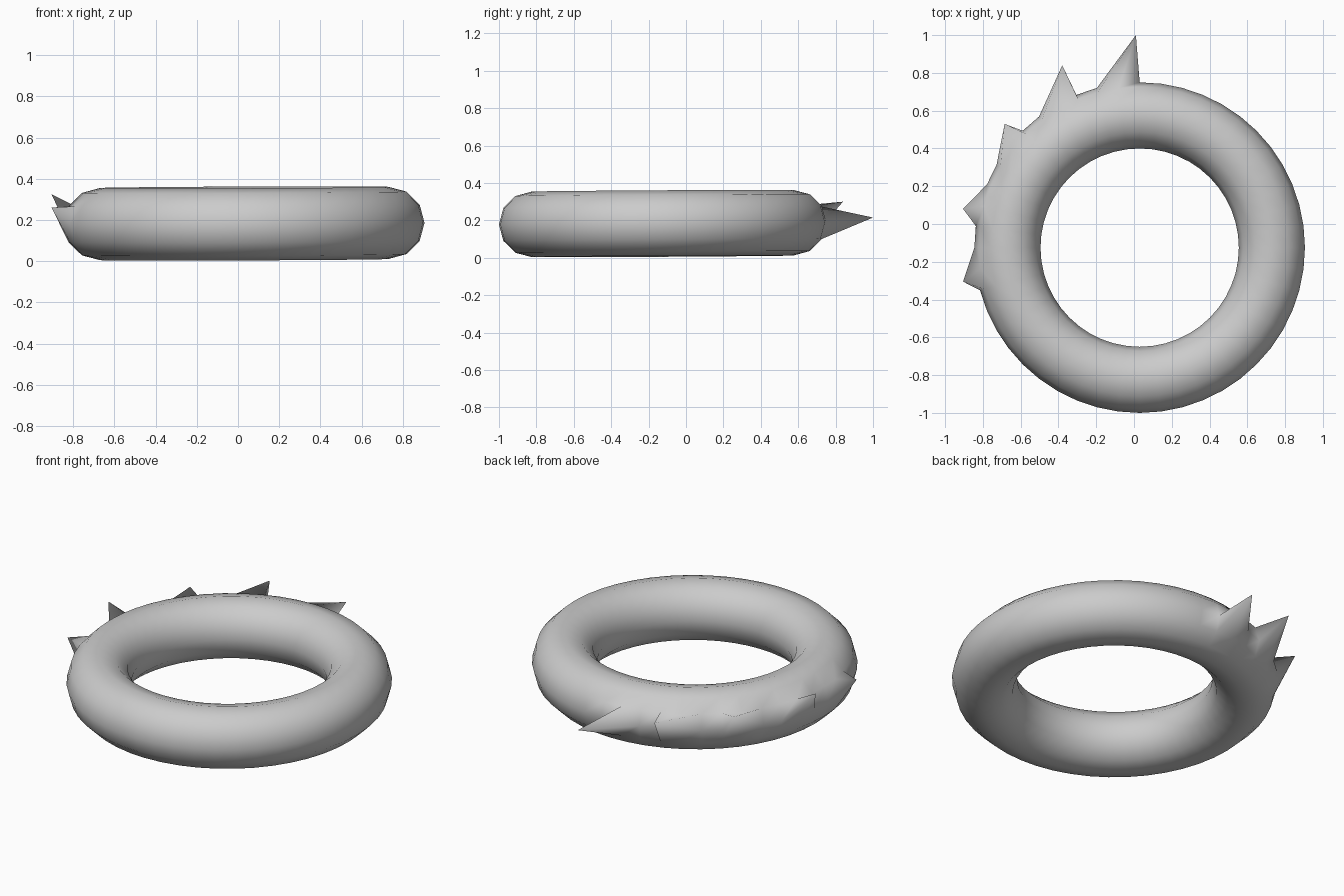
import bpy
import bmesh
from math import cos, sin, pi
from mathutils import Vector

cube = bpy.data.objects.get("Cube")
if cube:
    bpy.data.objects.remove(cube, do_unlink=True)

# Grey material
GREY = (0.6, 0.6, 0.6, 1)
grey = bpy.data.materials.new("plain grey")
grey.use_nodes = True
grey.diffuse_color = GREY
grey.node_tree.nodes["Principled BSDF"].inputs["Base Color"].default_value = GREY

CENTRE = Vector((0.03, -0.125, 0.183))
MAJOR, MINOR = 0.70, 0.175
SEGMENTS, SIDES = 48, 12

# Spike tips, keyed by the segment whose outermost point is pulled out
SPIKES = {
    13: (0.01, 1.0, 0.215),
    16: (-0.38, 0.84, 0.30),
    19: (-0.685, 0.53, 0.30),
    22: (-0.905, 0.08, 0.325),
    25: (-0.905, -0.305, 0.26),
}


def ring_point(i, j):
    a, b = 2 * pi * i / SEGMENTS, 2 * pi * j / SIDES
    r = MAJOR + MINOR * cos(b)
    p = Vector((r * cos(a), r * sin(a), MINOR * sin(b)))
    p.z += 0.004 * p.x + 0.006 * p.y  # slight lean
    return p + CENTRE


# Ring with spikes drawn out of its outer edge
bm = bmesh.new()
rings = [[bm.verts.new(ring_point(i, j)) for j in range(SIDES)]
         for i in range(SEGMENTS)]
for i in range(SEGMENTS):
    here, ahead = rings[i], rings[(i + 1) % SEGMENTS]
    for j in range(SIDES):
        k = (j + 1) % SIDES
        bm.faces.new((here[j], ahead[j], ahead[k], here[k])).smooth = True
for i, tip in SPIKES.items():
    rings[i][0].co = tip

mesh = bpy.data.meshes.new("spiked_ring")
bm.to_mesh(mesh)
bm.free()
mesh.materials.append(grey)
ring = bpy.data.objects.new("spiked_ring", mesh)
bpy.context.collection.objects.link(ring)
